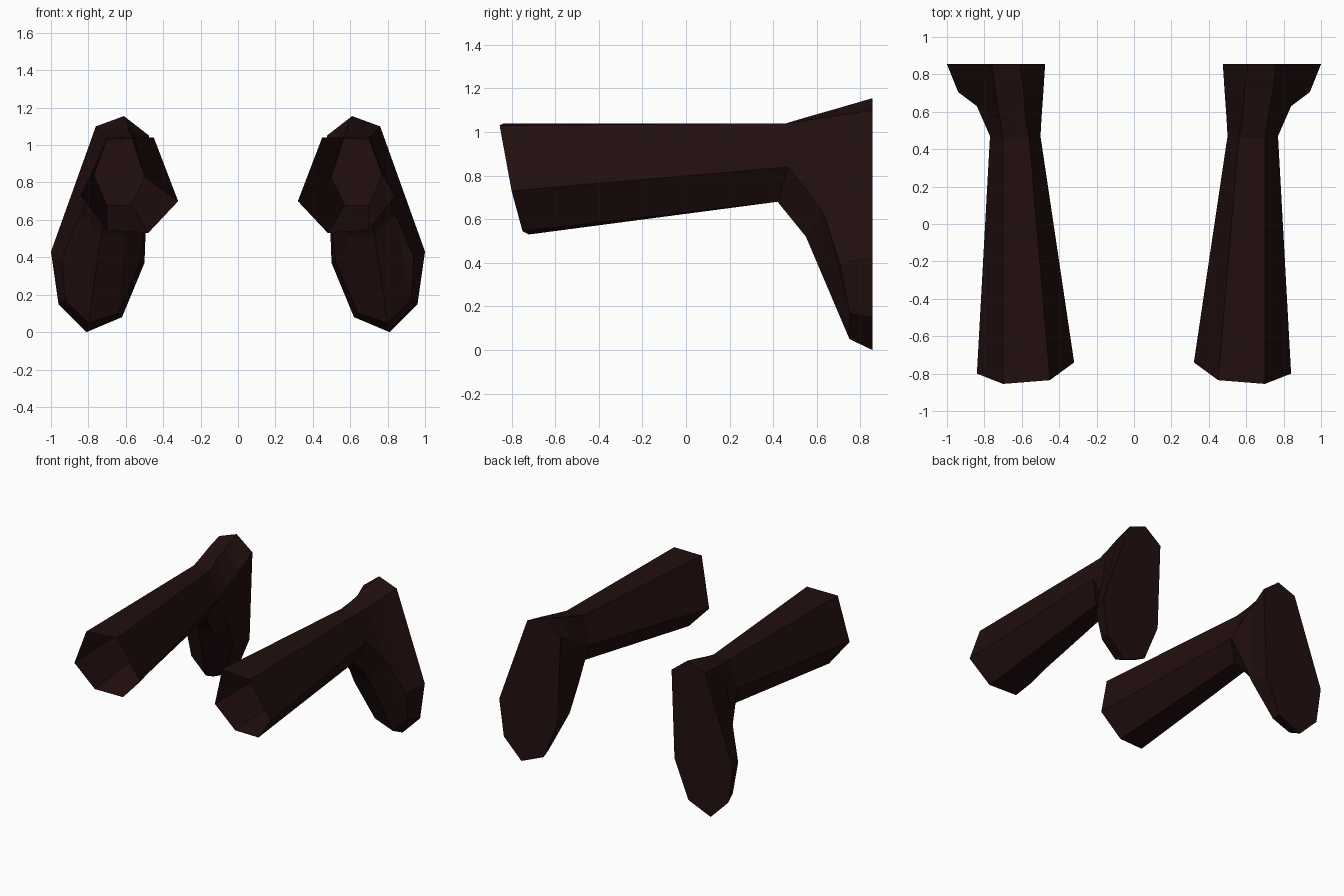
import bpy, bmesh

if "Cube" in bpy.data.objects:
    bpy.data.objects.remove(bpy.data.objects["Cube"])

dark_brown = bpy.data.materials.new("dark brown")
dark_brown.diffuse_color = (0.0160, 0.0046, 0.0046, 1)
dark_brown.use_nodes = True
dark_brown.node_tree.nodes["Principled BSDF"].inputs["Base Color"].default_value = dark_brown.diffuse_color


def hexagon(a, b, c, d, e, f):
    """Six-sided section written as eight points, so it can meet the eight-sided back."""
    return [a, b, c, c, d, e, f, f]


# Cross-sections of one sleeve: top inner, top outer, outer side, bottom, inner side
opening = hexagon((.45, -.835, 1.04), (.70, -.855, 1.03), (.84, -.80, .73),
                  (.70, -.75, .545), (.48, -.72, .53), (.32, -.74, .70))
bend = hexagon((.56, .46, 1.04), (.70, .46, 1.04), (.77, .47, .84),
               (.70, .42, .68), (.57, .42, .68), (.50, .47, .83))
elbow = [(.58, .56, 1.07), (.715, .56, 1.055), (.84, .63, .63), (.84, .63, .63),
         (.73, .55, .52), (.60, .55, .52), (.50, .60, .58), (.495, .56, .89)]
drop = [(.59, .70, 1.11), (.74, .70, 1.077), (.94, .705, .40), (.925, .75, .17),
        (.80, .75, .05), (.64, .76, .10), (.52, .68, .38), (.485, .70, .96)]
back = [(x, .855, z) for x, z in [(.61, 1.155), (.76, 1.10), (1.0, .43), (.96, .15),
                                  (.81, 0), (.62, .08), (.50, .37), (.475, 1.05)]]

# Loft the sections: front end open and hollow, back end closed flat
bm = bmesh.new()
rings = [[bm.verts.new(p) for p in ring] for ring in (opening, bend, elbow, drop, back)]
for r, s in zip(rings, rings[1:]):
    for i in range(8):
        j = (i + 1) % 8
        bm.faces.new((r[i], r[j], s[j], s[i]))
bm.faces.new(rings[-1])
bmesh.ops.remove_doubles(bm, verts=bm.verts[:], dist=0.0005)
bmesh.ops.recalc_face_normals(bm, faces=bm.faces[:])

mesh = bpy.data.meshes.new("sleeves")
bm.to_mesh(mesh)
bm.free()
mesh.materials.append(dark_brown)
sleeves = bpy.data.objects.new("sleeves", mesh)
bpy.context.collection.objects.link(sleeves)

# Matching sleeve on the other side
mirror = sleeves.modifiers.new("mirror", 'MIRROR')
mirror.use_axis[0] = True
